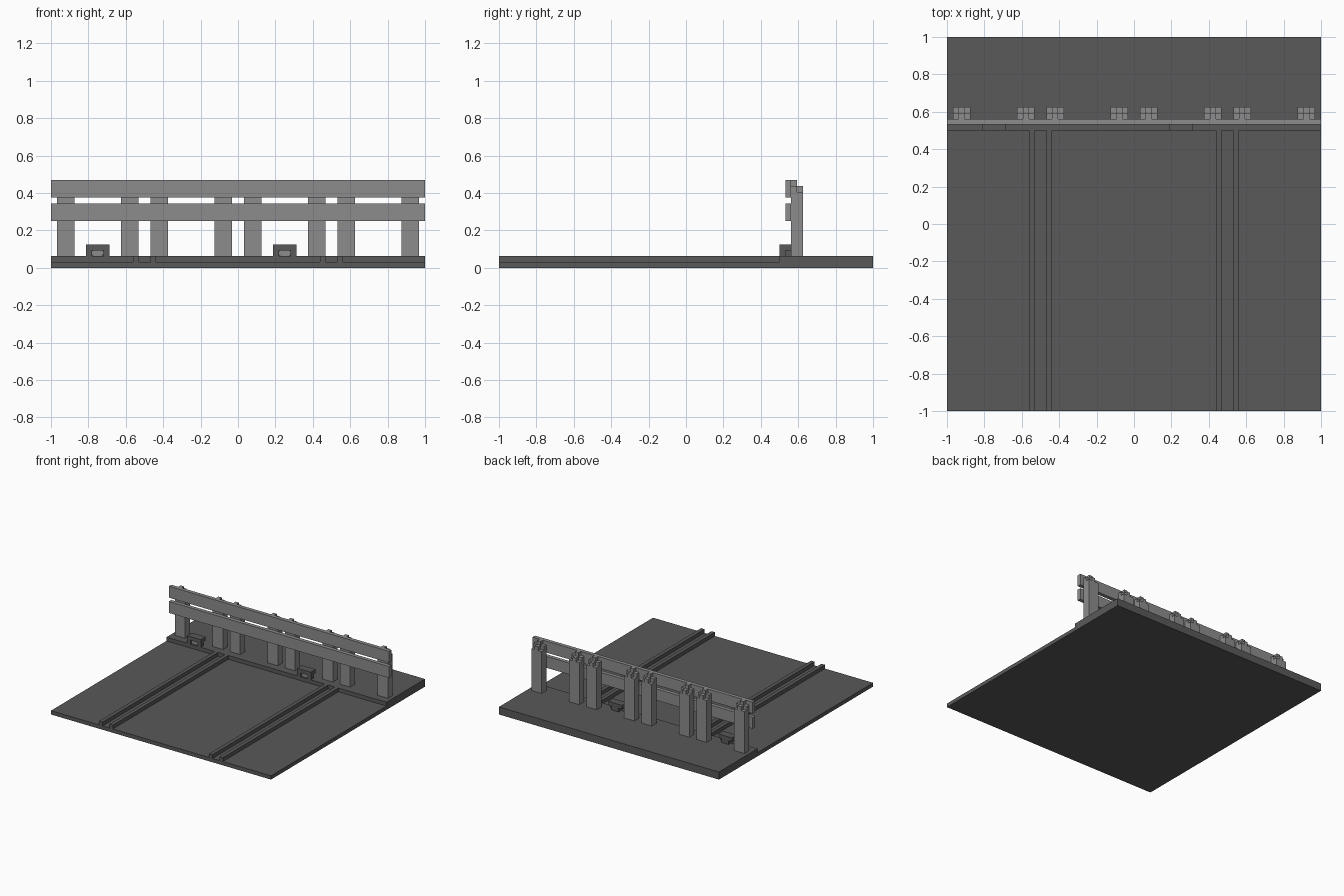
import bpy, bmesh
from mathutils import Vector

if "Cube" in bpy.data.objects:
    bpy.data.objects.remove(bpy.data.objects["Cube"])

U = 1 / 32  # the model sits on a grid of 32 steps per unit


def material(name, v):
    m = bpy.data.materials.new(name)
    m.diffuse_color = (v, v, v, 1)
    m.use_nodes = True
    m.node_tree.nodes["Principled BSDF"].inputs["Base Color"].default_value = m.diffuse_color
    return m


dark = material("dark asphalt", 0.1)
light = material("light grey", 0.265)


def add_box(bm, lo, hi):
    """Add a box to bm from two corners in grid steps."""
    lo, hi = Vector(lo) * U, Vector(hi) * U
    geo = bmesh.ops.create_cube(bm, size=1)["verts"]
    for v in geo:
        v.co = (lo + hi) / 2 + Vector(a * b for a, b in zip(v.co, hi - lo))
    return geo


def finish(bm, name, mat):
    me = bpy.data.meshes.new(name)
    bm.to_mesh(me)
    bm.free()
    me.materials.append(mat)
    ob = bpy.data.objects.new(name, me)
    bpy.context.collection.objects.link(ob)
    return ob


def boxes(name, mat, *parts):
    bm = bmesh.new()
    for lo, hi in parts:
        add_box(bm, lo, hi)
    return finish(bm, name, mat)


# Ground: low road bed and raised platform behind it
boxes("road_bed", dark, ((-32, -32, 0), (32, 16, 1)))
boxes("platform", dark, ((-32, 16, 0), (32, 32, 2)))

# Fence boards
boxes("lower_board", light, ((-32, 17, 8), (32, 18, 11)))
boxes("upper_board", light, ((-32, 17, 12), (32, 18, 15)))

# The same section repeats twice along x
for off in (-32, 0):
    # Track rails
    for x in (14, 17):
        boxes("track_rail", dark, ((off + x, -32, 1), (off + x + 1, 16, 2)))

    # Posts with stepped tops
    for x in (1, 12, 17, 28):
        parts = []
        for i in range(3):
            for j in range(2):
                top = 14 + (i == 1) - j
                parts.append(((off + x + i, 18 + j, 2), (off + x + i + 1, 19 + j, top)))
        boxes("fence_post", light, *parts)

    # Lamp housing: hood on two short legs
    boxes("lamp_hood", dark,
          ((off + 6, 16, 3), (off + 10, 18, 4)),
          ((off + 6, 16, 2), (off + 7, 17, 3)),
          ((off + 9, 16, 2), (off + 10, 17, 3)),
          ((off + 7, 17, 2), (off + 9, 18, 3)))

    # Lamp with cut corners inside the opening
    bm = bmesh.new()
    add_box(bm, (off + 7, 16.4, 2), (off + 9, 17.2, 3.1))
    along_y = [e for e in bm.edges
               if abs(e.verts[0].co.y - e.verts[1].co.y) > 0.01]
    bmesh.ops.bevel(bm, geom=along_y, offset=0.3 * U, segments=1, affect='EDGES')
    finish(bm, "lamp", light)
